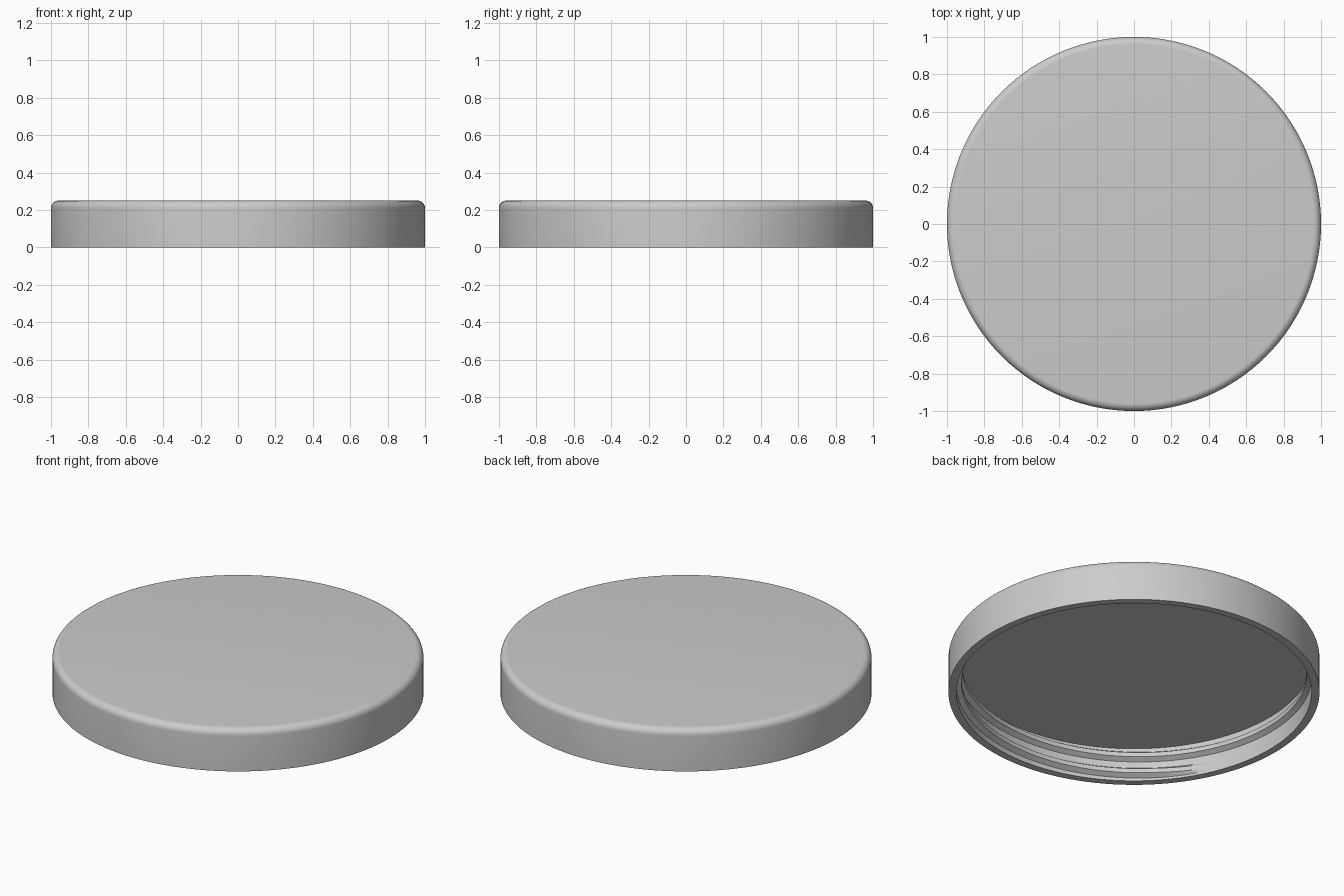
import bpy, bmesh, math
from mathutils import Vector

cube = bpy.data.objects.get("Cube")
if cube:
    bpy.data.objects.remove(cube, do_unlink=True)

grey = bpy.data.materials.new("plain grey")
grey.use_nodes = True
colour = (0.6, 0.6, 0.6, 1)
grey.diffuse_color = colour
grey.node_tree.nodes["Principled BSDF"].inputs["Base Color"].default_value = colour

HEIGHT, INNER, CEILING, ROUND = 0.25, 0.957, 0.2, 0.04
SEGMENTS = 128


def finish(bm, name):
    bmesh.ops.recalc_face_normals(bm, faces=bm.faces)
    mesh = bpy.data.meshes.new(name)
    bm.to_mesh(mesh)
    bm.free()
    obj = bpy.data.objects.new(name, mesh)
    bpy.context.collection.objects.link(obj)
    mesh.materials.append(grey)
    bpy.ops.object.select_all(action="DESELECT")
    obj.select_set(True)
    bpy.context.view_layer.objects.active = obj
    bpy.ops.object.shade_smooth_by_angle(angle=math.radians(35))
    return obj


# Lid shell: profile from the ceiling, round the rim, up to the top
profile = [(0, CEILING), (INNER, CEILING), (INNER, 0), (1, 0)]
for i in range(9):
    a = i / 8 * math.pi / 2
    profile.append((1 - ROUND + ROUND * math.cos(a), HEIGHT - ROUND + ROUND * math.sin(a)))
profile.append((0, HEIGHT))

bm = bmesh.new()
verts = [bm.verts.new((r, 0, z)) for r, z in profile]
edges = [bm.edges.new(pair) for pair in zip(verts, verts[1:])]
bmesh.ops.spin(bm, geom=verts + edges, cent=(0, 0, 0), axis=(0, 0, 1),
               angle=2 * math.pi, steps=SEGMENTS, use_duplicate=False)
bmesh.ops.remove_doubles(bm, verts=bm.verts, dist=0.0001)
finish(bm, "lid_shell")

# Screw thread: a tapered ridge swept along a helix inside the wall
TURNS, PITCH, START_Z, DEPTH = 1.45, 0.1, 0.04, 0.027
start_angle = math.radians(-160)
steps = int(TURNS * SEGMENTS)
bm = bmesh.new()
rings = []
for i in range(steps + 1):
    turn = TURNS * i / steps
    angle = start_angle + turn * 2 * math.pi
    fade = min(1, min(i, steps - i) / 8)
    z = START_Z + turn * PITCH
    root, crest = INNER + 0.005, INNER - DEPTH * fade
    section = [(root, -0.034), (crest, -0.013), (crest, 0.013), (root, 0.034)]
    rings.append([bm.verts.new(Vector((r * math.cos(angle), r * math.sin(angle), z + dz)))
                  for r, dz in section])
for a, b in zip(rings, rings[1:]):
    for j in range(4):
        k = (j + 1) % 4
        bm.faces.new((a[j], a[k], b[k], b[j]))
bm.faces.new(rings[0])
bm.faces.new(rings[-1])
finish(bm, "screw_thread")
